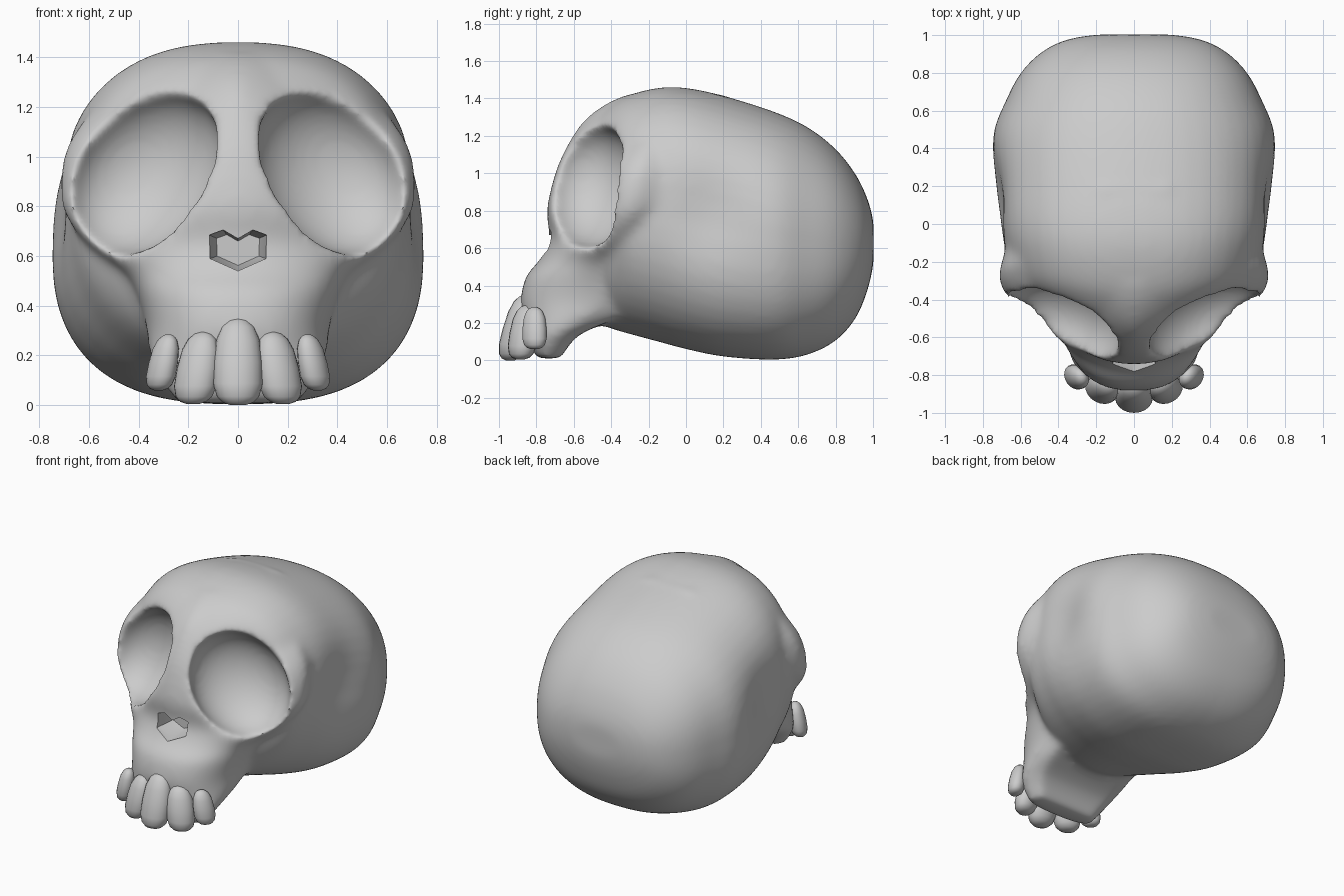
import bpy, bmesh, math
from mathutils import Matrix, Vector

if "Cube" in bpy.data.objects:
    bpy.data.objects.remove(bpy.data.objects["Cube"])


def power(v, n):
    return math.copysign(abs(v) ** (2 / n), v)


def spline(rows, steps=4):
    """Smoothly interpolate rows of section values."""
    out = []
    for i in range(len(rows) - 1):
        a, b, c, d = (rows[max(0, min(len(rows) - 1, i + k))] for k in (-1, 0, 1, 2))
        for s in range(steps):
            t = s / steps
            out.append([q + .5 * t * (r - p + t * (2 * p - 5 * q + 4 * r - w
                        + t * (3 * (q - r) + w - p))) for p, q, r, w in zip(a, b, c, d)])
    return out + [rows[-1]]


def finish(bm, name):
    bmesh.ops.recalc_face_normals(bm, faces=bm.faces)
    me = bpy.data.meshes.new(name)
    bm.to_mesh(me)
    bm.free()
    ob = bpy.data.objects.new(name, me)
    bpy.context.collection.objects.link(ob)
    return ob


def loft(name, rings):
    bm = bmesh.new()
    loops = [[bm.verts.new(p) for p in ring] for ring in rings]
    for a, b in zip(loops, loops[1:]):
        for i in range(len(a)):
            j = (i + 1) % len(a)
            bm.faces.new((a[i], a[j], b[j], b[i]))
    bm.faces.new(loops[0])
    bm.faces.new(loops[-1])
    return finish(bm, name)


# Cranium: y, half width, bottom z, top z, upper and lower roundness
sections = [(-.62, .22, .36, 1.08, 2.2, 2.1), (-.5, .40, .22, 1.28, 2.2, 2.1),
            (-.4, .54, .17, 1.37, 2.3, 2.1), (-.3, .64, .14, 1.42, 2.4, 2.1),
            (-.15, .69, .1, 1.457, 2.45, 2.3), (0, .73, .06, 1.457, 2.4, 2.5),
            (.2, .752, .02, 1.415, 2.3, 2.65), (.47, .748, .003, 1.33, 2.25, 2.65),
            (.65, .68, .03, 1.247, 2.25, 2.5), (.8, .6, .105, 1.13, 2.25, 2.4),
            (.91, .49, .23, .99, 2.25, 2.3), (.975, .36, .39, .85, 2.25, 2.2),
            (1.003, .2, .52, .74, 2.2, 2.2)]
rings = []
for y, w, lo, hi, top, low in spline(sections):
    ring = []
    for k in range(48):
        a = 2 * math.pi * (k + .5) / 48
        n = top if math.sin(a) > 0 else low
        ring.append((w * power(math.cos(a), n), y,
                     (lo + hi) / 2 + (hi - lo) / 2 * power(math.sin(a), n)))
    rings.append(ring)
skull = loft("skull", rings)

# Face and upper jaw: z, front y, half width, side y, back y, roundness
sections = [(.01, -.8, .25, -.74, -.67, 2.4), (.13, -.85, .33, -.68, -.58, 2.4),
            (.22, -.87, .36, -.55, -.38, 2.4), (.32, -.885, .37, -.45, -.15, 2.4),
            (.45, -.855, .41, -.4, -.05, 2.3), (.54, -.78, .47, -.37, 0, 2.1),
            (.65, -.73, .61, -.34, .1, 1.8), (.8, -.745, .71, -.28, .15, 1.7),
            (1.0, -.70, .705, -.24, .2, 1.6), (1.15, -.635, .62, -.2, .2, 1.45),
            (1.28, -.55, .48, -.12, .2, 1.4), (1.37, -.43, .32, -.05, .2, 1.7),
            (1.42, -.32, .2, 0, .2, 2)]
rings = []
for z, yf, w, ys, yb, n in spline(sections, 3):
    ring = []
    for k in range(25):
        a = -math.pi / 2 + math.pi * k / 24
        ring.append((w * power(math.sin(a), n),
                     ys - (ys - yf) * power(abs(math.cos(a)), n), z))
    rings.append(ring + [(w * .85, yb, z), (-w * .85, yb, z)])
face = loft("face_helper", rings)

# Eye socket cutters, mirrored
normal = Vector((.5, -.8, .34)).normalized()
u = Vector((.45, .1, -.55))
u = (u - normal * u.dot(normal)).normalized()
v = normal.cross(u)
turn = Matrix((u, v, normal)).transposed().to_4x4()
bm = bmesh.new()
for side in (1, -1):
    m = (Matrix.Diagonal((side, 1, 1, 1)) @ Matrix.Translation((.375, -.515, .935)) @ turn
         @ Matrix.Diagonal((.36, .295, .24, 1)))
    bmesh.ops.create_uvsphere(bm, u_segments=48, v_segments=32, radius=1, matrix=m)
eyes = finish(bm, "eye_cutter")

# Nose opening cutter
half = [(.06, .705), (.115, .685), (.112, .59)]
outline = [(0, .67)] + half + [(0, .54)] + [(-x, z) for x, z in reversed(half)]
nose = loft("nose_cutter", [[(x * s, y, .63 + (z - .63) * s) for x, z in outline]
                            for y, s in ((-1, 1), (-.72, 1), (-.6, .75))])


def boolean(target, cutter, op):
    md = target.modifiers.new(op, 'BOOLEAN')
    md.object, md.operation, md.solver = cutter, op, 'EXACT'


def apply_all(ob):
    bpy.context.view_layer.update()
    deps = bpy.context.evaluated_depsgraph_get()
    mesh = bpy.data.meshes.new_from_object(ob.evaluated_get(deps))
    ob.modifiers.clear()
    ob.data = mesh


# Combine and soften
boolean(skull, face, 'UNION')
boolean(skull, eyes, 'DIFFERENCE')
rm = skull.modifiers.new("remesh", 'REMESH')
rm.mode, rm.voxel_size = 'VOXEL', .018
sm = skull.modifiers.new("soften", 'SMOOTH')
sm.factor, sm.iterations = .5, 24
apply_all(skull)

# Shallow temple hollows, then the crisp nose opening
for vert in skull.data.vertices:
    p = vert.co
    if abs(p.x) > .5 and p.y > -.28:
        dent = .05 * math.exp(-((p.y - .13) / .22) ** 2 - ((p.z - .8) / .25) ** 2)
        p.x -= math.copysign(dent, p.x)
boolean(skull, nose, 'DIFFERENCE')
apply_all(skull)
for helper in (face, eyes, nose):
    bpy.data.objects.remove(helper)


# Teeth: rounded pegs leaning from the gum to the tip
def tooth(name, tip, gum, z0, z1, rx, ry, yaw):
    rings = []
    for t, r in ((0, .3), (.03, .6), (.1, .85), (.25, 1), (.5, .98),
                 (.75, .87), (.9, .65), (.97, .4), (1, .15)):
        c = Vector(tip).lerp(Vector(gum), t)
        ring = []
        for k in range(20):
            a = 2 * math.pi * k / 20
            p = Vector((rx * r * math.cos(a), ry * r * math.sin(a), 0))
            p.rotate(Matrix.Rotation(yaw, 3, 'Z'))
            ring.append((c.x + p.x, c.y + p.y, z0 + (z1 - z0) * t))
        rings.append(ring)
    return loft(name, rings)


parts = [skull, tooth("tooth_middle", (0, -.94), (0, -.86), 0, .35, .1, .08, 0)]
for s, label in ((1, "right"), (-1, "left")):
    parts.append(tooth("tooth_inner_" + label, (s * .182, -.885), (s * .14, -.85),
                       .005, .295, .09, .072, s * .5))
    parts.append(tooth("tooth_outer_" + label, (s * .32, -.81), (s * .28, -.81),
                       .06, .285, .07, .055, s * 1.0))

bpy.ops.object.select_all(action='DESELECT')
for ob in parts:
    ob.select_set(True)
bpy.context.view_layer.objects.active = skull
bpy.ops.object.shade_smooth_by_angle(angle=math.radians(50))
